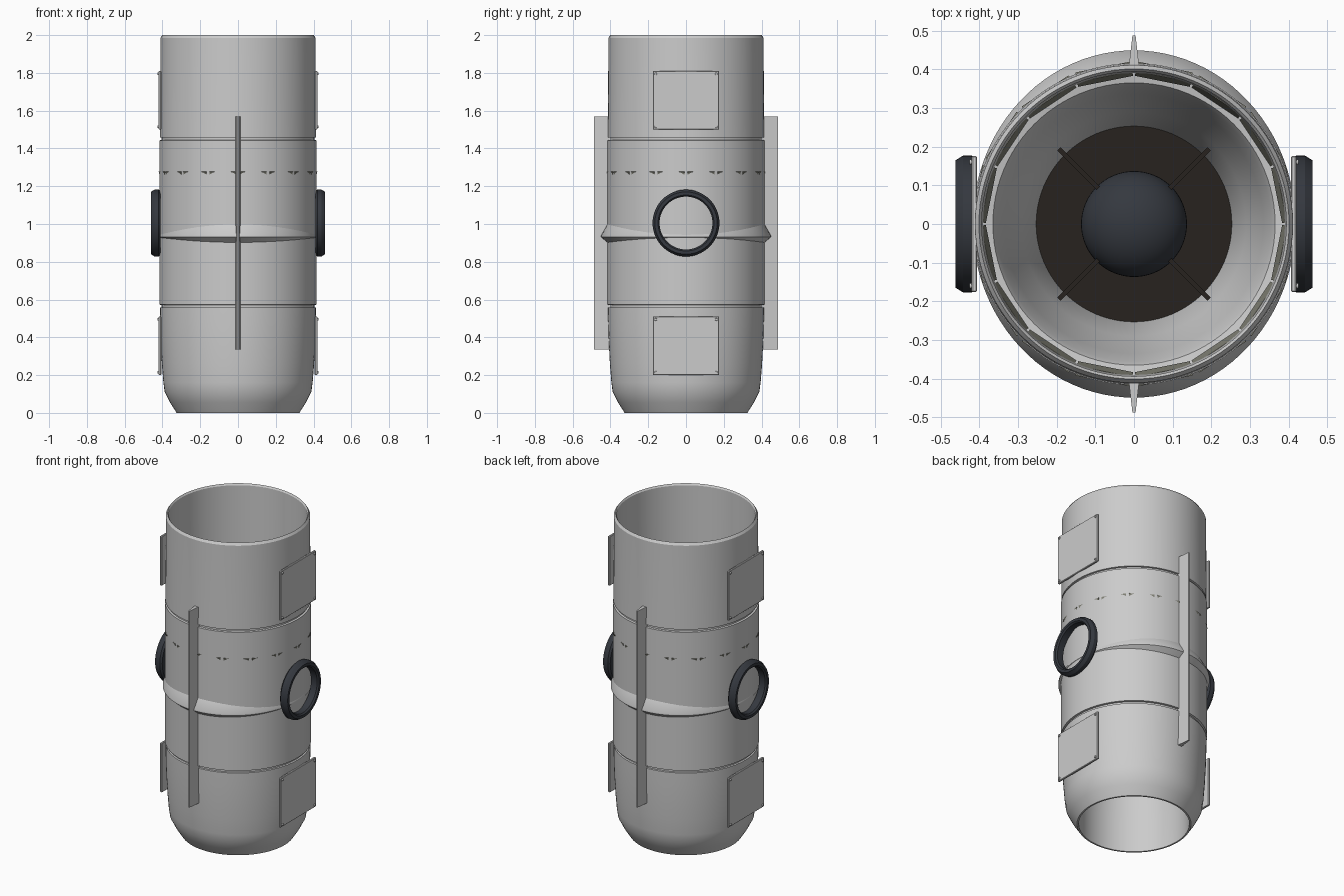
import bpy, bmesh, math
from mathutils import Matrix, Vector

if "Cube" in bpy.data.objects:
    bpy.data.objects.remove(bpy.data.objects["Cube"])


def material(name, rgb):
    m = bpy.data.materials.new(name)
    m.diffuse_color = (*rgb, 1)
    m.use_nodes = True
    m.node_tree.nodes["Principled BSDF"].inputs["Base Color"].default_value = m.diffuse_color
    return m


NAVY = material("dark_blue", (0.035, 0.04, 0.05))
BROWN = material("dark_brown", (0.02, 0.016, 0.013))
OLIVE = material("olive_grey", (0.22, 0.22, 0.18))


def finish(name, bm, mat=None, smooth=True):
    bmesh.ops.recalc_face_normals(bm, faces=bm.faces)
    me = bpy.data.meshes.new(name)
    bm.to_mesh(me)
    bm.free()
    ob = bpy.data.objects.new(name, me)
    bpy.context.collection.objects.link(ob)
    if mat:
        me.materials.append(mat)
    if smooth:
        bpy.ops.object.select_all(action='DESELECT')
        bpy.context.view_layer.objects.active = ob
        ob.select_set(True)
        bpy.ops.object.shade_smooth_by_angle(angle=math.radians(30))
    return ob


def lathe(name, profile, closed=True, segs=96, mat=None, matrix=None):
    """Revolve (radius, height) points around z."""
    bm = bmesh.new()
    rings = []
    for r, z in profile:
        rings.append([bm.verts.new((r * math.cos(2 * math.pi * i / segs),
                                    r * math.sin(2 * math.pi * i / segs), z)) for i in range(segs)])
    pairs = list(zip(rings, rings[1:]))
    if closed:
        pairs.append((rings[-1], rings[0]))
    for a, b in pairs:
        for i in range(segs):
            j = (i + 1) % segs
            bm.faces.new((a[i], a[j], b[j], b[i]))
    bmesh.ops.remove_doubles(bm, verts=bm.verts, dist=1e-5)
    if matrix:
        bm.transform(matrix)
    return finish(name, bm, mat)


def add_box(bm, size, matrix):
    bmesh.ops.create_cube(bm, size=1, matrix=matrix @ Matrix.Diagonal((*size, 1)))


# Hollow outer shell with two panel grooves, inner ledge and converging duct
lathe("outer_shell", [
    (0.325, 0), (0.36, 0.055), (0.388, 0.11), (0.395, 0.16), (0.403, 0.26), (0.409, 0.38),
    (0.412, 0.48), (0.413, 0.557), (0.404, 0.559), (0.404, 0.571), (0.416, 0.573),
    (0.416, 1.443), (0.404, 1.445), (0.404, 1.457), (0.414, 1.459),
    (0.412, 1.7), (0.411, 1.985), (0.401, 2.0),
    (0.394, 1.99), (0.392, 1.6), (0.39, 1.215), (0.365, 1.21), (0.355, 1.19),
    (0.335, 1.1), (0.29, 0.95), (0.25, 0.82), (0.25, 0.79), (0.29, 0.6), (0.315, 0.2), (0.315, 0)])

# Middle flange, wider front to back
lathe("middle_flange", [(0.405, 1.0), (0.415, 1.0), (0.449, 0.94), (0.449, 0.93), (0.413, 0.90), (0.405, 0.90)],
      matrix=Matrix.Diagonal((0.93, 1, 1, 1)))

# Dark backing disc and domed centre body
lathe("duct_disc", [(0, 0.83), (0.255, 0.83), (0.255, 0.80), (0, 0.80)], closed=False, mat=BROWN)
dome = [(0.137 * math.cos(a), 0.93 + 0.11 * math.sin(a))
        for a in [math.radians(7.5 * i) for i in range(13)]]
lathe("centre_dome", [(0, 0.82), (0.137, 0.82)] + dome, closed=False, segs=64, mat=NAVY)

# Four diagonal struts holding the dome
bm = bmesh.new()
for k in range(4):
    m = Matrix.Rotation(math.radians(45 + 90 * k), 4, 'Z') @ Matrix.Translation((0.2, 0, 0.93))
    add_box(bm, (0.15, 0.012, 0.06), m)
finish("dome_struts", bm, BROWN, smooth=False)

# Ring of sixteen tilted vanes whose corners poke through the shell
bm = bmesh.new()
for k in range(16):
    m = (Matrix.Rotation(math.radians(22.5 * (k + 0.5)), 4, 'Z') @ Matrix.Translation((0.395, 0, 1.258))
         @ Matrix.Rotation(math.radians(16), 4, 'Y'))
    add_box(bm, (0.026, 0.145, 0.046), m)
finish("vane_ring", bm, OLIVE, smooth=False)

for s, side in ((1, "right"), (-1, "left")):
    # Side ring with chamfered edges
    lathe("side_ring_" + side, [(0.14, 0.41), (0.167, 0.41), (0.177, 0.42), (0.177, 0.442),
                                (0.165, 0.461), (0.148, 0.461), (0.14, 0.452)],
          segs=64, mat=NAVY,
          matrix=Matrix.Translation((0, 0, 1.005)) @ Matrix.Rotation(s * math.pi / 2, 4, 'Y'))

    # Access panels with corner bolts
    for zc, level in ((1.655, "upper"), (0.355, "lower")):
        bm = bmesh.new()
        add_box(bm, (0.014, 0.352, 0.31), Matrix.Translation((s * 0.413, 0, zc)))
        bmesh.ops.bevel(bm, geom=bm.edges[:], offset=0.003, segments=1, affect='EDGES')
        for y in (-0.16, 0.16):
            for z in (-0.14, 0.14):
                bmesh.ops.create_cone(bm, cap_ends=True, segments=12, radius1=0.008, radius2=0.006, depth=0.008,
                                      matrix=Matrix.Translation((s * 0.422, y, zc + z))
                                      @ Matrix.Rotation(s * math.pi / 2, 4, 'Y'))
        finish(f"{level}_panel_{side}", bm)

# Tapered long fins, front and back
for s, side in ((-1, "front"), (1, "back")):
    bm = bmesh.new()
    section = [(-0.015, 0.398), (0.015, 0.398), (0.012, 0.42), (0.004, 0.488), (-0.004, 0.488), (-0.012, 0.42)]
    f = bm.faces.new([bm.verts.new((x, s * y, 0.335)) for x, y in section])
    ext = bmesh.ops.extrude_face_region(bm, geom=[f])
    bmesh.ops.translate(bm, vec=Vector((0, 0, 1.235)),
                        verts=[v for v in ext["geom"] if isinstance(v, bmesh.types.BMVert)])
    bm.faces.ensure_lookup_table()
    if f.is_valid is False or len([x for x in bm.faces if len(x.verts) == 6]) < 2:
        bmesh.ops.holes_fill(bm, edges=bm.edges[:], sides=6)
    finish("fin_" + side, bm, smooth=False)
